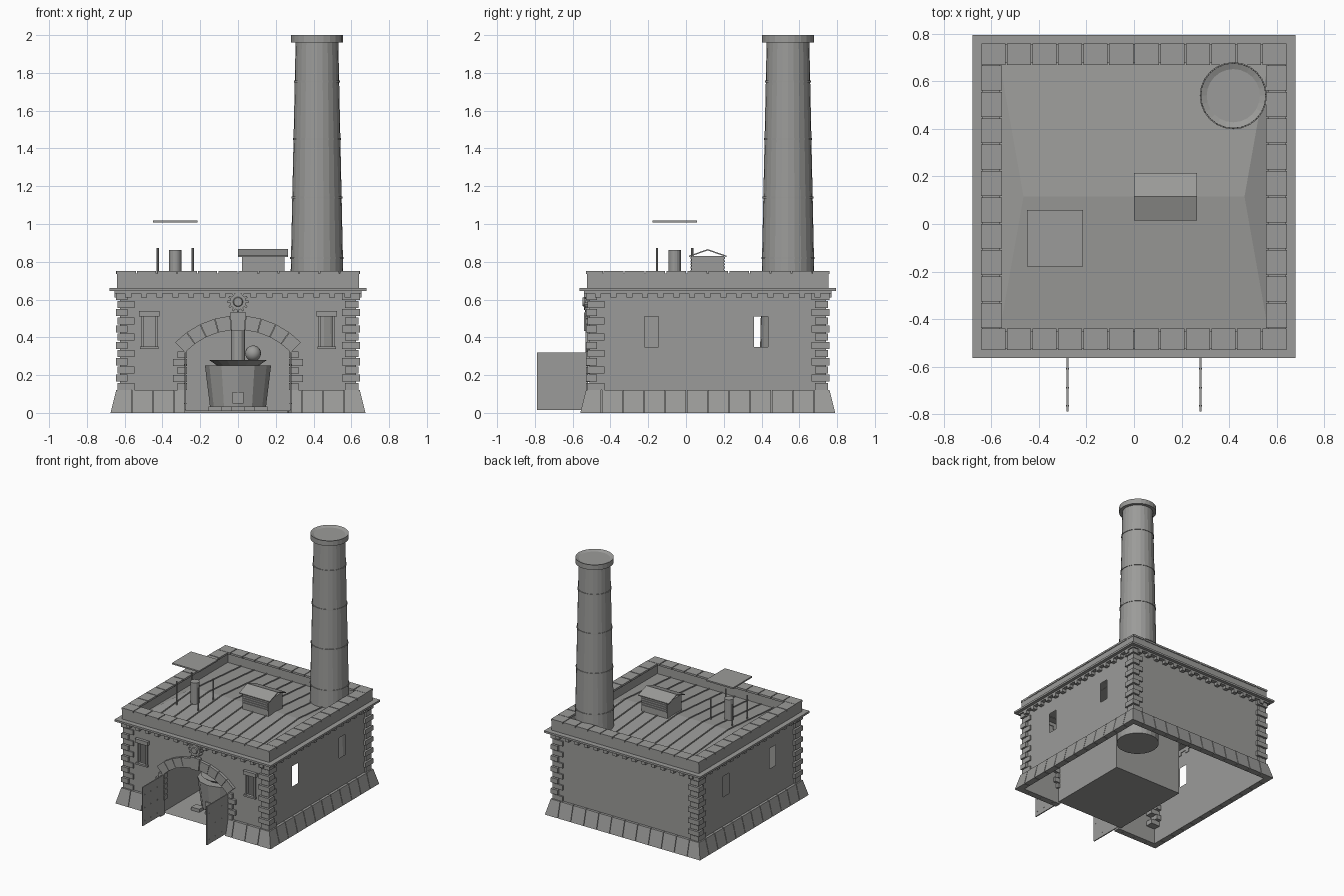
import bpy, bmesh
from math import pi, sin, cos, asin
from mathutils import Matrix, Vector

cube = bpy.data.objects.get("Cube")
if cube:
    bpy.data.objects.remove(cube, do_unlink=True)

CENTRE_Y = 0.115          # the square building sits slightly behind the origin
WALL, BAND = 0.625, 0.64  # half widths of the wall and the parapet
EAVE, RIDGE = 0.665, 0.71

stone = bpy.data.materials.new("grey_stone")
stone.use_nodes = True
GREY = (0.33, 0.33, 0.32, 1)
stone.diffuse_color = GREY
stone.node_tree.nodes["Principled BSDF"].inputs["Base Color"].default_value = GREY


def make(name, bm, solid=True):
    if solid:
        bmesh.ops.recalc_face_normals(bm, faces=bm.faces[:])
    mesh = bpy.data.meshes.new(name)
    bm.to_mesh(mesh)
    bm.free()
    mesh.materials.append(stone)
    obj = bpy.data.objects.new(name, mesh)
    obj.location.y = CENTRE_Y
    bpy.context.collection.objects.link(obj)
    return obj


def hexa(bm, points):
    """Six-sided solid from four bottom and four top corners."""
    v = [bm.verts.new(p) for p in points]
    bm.faces.new((v[3], v[2], v[1], v[0]))
    bm.faces.new(v[4:])
    for i in range(4):
        j = (i + 1) % 4
        bm.faces.new((v[i], v[j], v[j + 4], v[i + 4]))


def box(bm, x0, x1, y0, y1, z0, z1):
    hexa(bm, [(x, y, z) for z in (z0, z1)
              for x, y in ((x0, y0), (x1, y0), (x1, y1), (x0, y1))])


def cone(bm, x, y, z0, z1, r0, r1, sides=24):
    at = Matrix.Translation((x, y, (z0 + z1) / 2))
    bmesh.ops.create_cone(bm, cap_ends=True, segments=sides, radius1=r0,
                          radius2=r1, depth=z1 - z0, matrix=at)


def around(bm, build):
    """Build each side as if it were the front, then turn it into place."""
    for k in range(4):
        start = len(bm.verts)
        build(bm, k)
        bmesh.ops.rotate(bm, verts=bm.verts[start:], cent=(0, 0, 0),
                         matrix=Matrix.Rotation(k * pi / 2, 3, 'Z'))


def ring(name, outer, inner, z0, z1):
    def side(bm, k):
        hexa(bm, [p for z in (z0, z1) for p in
                  ((-outer, -outer, z), (outer, -outer, z),
                   (inner, -inner, z), (-inner, -inner, z))])
    bm = bmesh.new()
    around(bm, side)
    make(name, bm)


# Arch geometry shared by the wall opening and its stones
SPAN, CROWN, RISE = 0.28, 0.44, 0.12
ARCH_R = (SPAN ** 2 + RISE ** 2) / (2 * RISE)
ARCH_Z = CROWN - ARCH_R
ARCH_A = asin(SPAN / ARCH_R)


def arch(r, a, y):
    return (r * sin(a), y, ARCH_Z + r * cos(a))


# Walls: thin panels with window holes and an arched doorway
def panel(bm, xs, zs, holes):
    for i in range(len(xs) - 1):
        for j in range(len(zs) - 1):
            if (i, j) not in holes:
                bm.faces.new([bm.verts.new((x, -WALL, z)) for x, z in (
                    (xs[i], zs[j]), (xs[i + 1], zs[j]),
                    (xs[i + 1], zs[j + 1]), (xs[i], zs[j + 1]))])


def wall(bm, k):
    levels = [0, 0.35, 0.51, 0.66]
    if k == 0:
        xs = [-WALL, -0.51, -0.43, -SPAN]
        panel(bm, xs, levels, {(1, 1)})
        panel(bm, [-x for x in reversed(xs)], levels, {(1, 1)})
        angles = [ARCH_A * (i / 9 - 1) for i in range(19)]
        for a, b in zip(angles, angles[1:]):
            p, q = arch(ARCH_R, a, -WALL), arch(ARCH_R, b, -WALL)
            bm.faces.new([bm.verts.new(c) for c in (
                p, q, (q[0], -WALL, 0.66), (p[0], -WALL, 0.66))])
    elif k == 2:
        panel(bm, [-WALL, WALL], [0, 0.66], set())
    else:
        xs = [-WALL, -0.335, -0.26, 0.245, 0.32, WALL]
        if k == 3:
            xs = [-x for x in reversed(xs)]
        panel(bm, xs, levels, {(1, 1), (3, 1)})


bm = bmesh.new()
around(bm, wall)
make("walls", bm, solid=False)


# Battered plinth of separate blocks, mitred at the corners
def plinth(bm, k):
    low, high, n = 0.675, 0.645, 12
    step = 2 * low / n
    for i in range(n):
        a, b = -low + i * step + 0.002, -low + (i + 1) * step - 0.002
        if k == 0:
            if min(abs(a), abs(b)) < 0.2:
                continue
            a, b = (a, min(b, -SPAN)) if b < 0 else (max(a, SPAN), b)
        first, last = i == 0, i == n - 1
        rows = []
        for d, out, z in ((low, WALL, 0), (high, WALL, 0.12)):
            rows += [(-d if first else a, -d, z), (d if last else b, -d, z),
                     (out if last else b, -out, z), (-out if first else a, -out, z)]
        hexa(bm, rows)


bm = bmesh.new()
around(bm, plinth)
make("plinth_blocks", bm)


# Corner quoins, long on alternate faces
def quoins(bm, k):
    pitch = 0.52 / 12
    for i in range(12):
        lx, ly, out = (0.095, 0.06, 0.645) if i % 2 else (0.07, 0.09, 0.637)
        z = 0.12 + i * pitch
        box(bm, out - lx, out, -out, ly - out, z + 0.002, z + pitch - 0.004)


bm = bmesh.new()
around(bm, quoins)
make("corner_quoins", bm)

# Cornice, dentils, parapet and coping
ring("cornice", 0.68, 0.62, 0.645, 0.66)
ring("cornice_moulding", 0.655, 0.62, 0.633, 0.645)
ring("parapet", BAND, 0.565, 0.66, 0.738)


def dentils(bm, k):
    for i in range(-7, 8):
        box(bm, i * 0.083 - 0.016, i * 0.083 + 0.016, -0.655, -0.62, 0.61, 0.635)


def coping(bm, k):
    half, n = (0.645, 12) if k % 2 == 0 else (0.555, 10)
    step = 2 * half / n
    for i in range(n):
        x = -half + i * step
        box(bm, x + 0.003, x + step - 0.003, -0.645, -0.555, 0.735, 0.75)


for name, build in (("dentils", dentils), ("coping_stones", coping)):
    bm = bmesh.new()
    around(bm, build)
    make(name, bm)

# Low hipped roof with standing seams
bm = bmesh.new()
e = 0.565
a, b, c, d = [bm.verts.new((x, y, EAVE)) for x, y in ((-e, -e), (e, -e), (e, e), (-e, e))]
r0, r1 = bm.verts.new((-0.465, 0, RIDGE)), bm.verts.new((0.465, 0, RIDGE))
for f in ((a, b, r1, r0), (c, d, r0, r1), (b, c, r1), (d, a, r0)):
    bm.faces.new(f)
make("roof", bm, solid=False)

bm = bmesh.new()
for i in range(-4, 5):
    for s in (-1, 1):
        x = i * 0.112
        hexa(bm, [(x + w, y, z + h) for h in (-0.002, 0.006) for w, y, z in (
            (-0.004, s * e, EAVE), (0.004, s * e, EAVE),
            (0.004, 0, RIDGE), (-0.004, 0, RIDGE))])
make("roof_seams", bm)

# Chimney with bands and a recessed cap
CX, CY = 0.418, 0.425
bm = bmesh.new()
cone(bm, CX, CY, 0, 1.965, 0.155, 0.113)
make("chimney_stack", bm)
bm = bmesh.new()
for z in (0.82, 1.14, 1.45, 1.755):
    r = 0.159 - 0.0214 * z
    cone(bm, CX, CY, z - 0.005, z + 0.005, r, r)
make("chimney_bands", bm)
bm = bmesh.new()
cone(bm, CX, CY, 1.96, 2.0, 0.137, 0.137)
top = [f for f in bm.faces if f.normal.z > 0.9]
bmesh.ops.inset_region(bm, faces=top, thickness=0.025)
bmesh.ops.translate(bm, verts=top[0].verts[:], vec=(0, 0, -0.01))
make("chimney_cap", bm)

# Door arch, keystone and jamb stones
bm = bmesh.new()
n = 9
for i in range(n):
    key = i == n // 2
    s, t = [ARCH_A * (2 * (i + o) / n - 1) for o in (0.015, 0.985)]
    lo, hi = ARCH_R - 0.004 * key, ARCH_R + (0.092 if key else 0.075)
    hexa(bm, [arch(r, w, y) for y in (-0.655 if key else -0.648, -0.605)
              for r, w in ((lo, s), (lo, t), (hi, t), (hi, s))])
make("arch_stones", bm)
bm = bmesh.new()
for s in (-1, 1):
    for i in range(5):
        z, w = 0.12 + i * 0.042, 0.065 if i % 2 else 0.04
        x0, x1 = sorted((s * (SPAN - 0.01), s * (SPAN + w)))
        box(bm, x0, x1, -0.645, -0.605, z + 0.002, z + 0.038)
make("jamb_stones", bm)

# Toothed round ornament over the arch
bm = bmesh.new()
cone(bm, 0, 0, 0, 0.03, 0.042, 0.042, 24)
cone(bm, 0, 0, 0.03, 0.038, 0.026, 0.022, 24)
for i in range(12):
    start = len(bm.verts)
    box(bm, 0.036, 0.055, -0.006, 0.006, 0, 0.025)
    bmesh.ops.rotate(bm, verts=bm.verts[start:], cent=(0, 0, 0),
                     matrix=Matrix.Rotation(i * pi / 6, 3, 'Z'))
bmesh.ops.transform(bm, verts=bm.verts[:], matrix=Matrix.Translation(
    (0, -WALL, 0.588)) @ Matrix.Rotation(pi / 2, 4, 'X'))
make("round_ornament", bm)

# Front window surrounds
bm = bmesh.new()
for x in (-0.47, 0.47):
    box(bm, x - 0.055, x + 0.055, -0.648, -0.62, 0.51, 0.54)
    box(bm, x - 0.05, x + 0.05, -0.645, -0.62, 0.338, 0.352)
    for s in (-0.037, 0.037):
        box(bm, x + s - 0.006, x + s + 0.006, -0.636, -0.61, 0.352, 0.51)
make("front_window_surrounds", bm)

# Open doors with rivets
for s, name in ((1, "left_door"), (-1, "right_door")):
    bm = bmesh.new()
    x = s * SPAN
    box(bm, x - 0.004, x + 0.004, -0.905, -0.635, 0.015, 0.32)
    for y in (-0.88, -0.805, -0.725):
        for z in (0.05, 0.155, 0.255):
            box(bm, x - 0.007, x + 0.007, y - 0.003, y + 0.003, z - 0.003, z + 0.003)
    make(name, bm)

# Furnace room, open to the doorway
bm = bmesh.new()
box(bm, -0.3, 0.3, -0.622, 0.045, 0.01, 0.52)
bm.normal_update()
bmesh.ops.delete(bm, geom=[f for f in bm.faces if f.normal.y < -0.9], context='FACES_ONLY')
make("furnace_room", bm, solid=False)

# Furnace on feet with dish, flue and round vessel
FY = -0.315
bm = bmesh.new()
cone(bm, 0, FY, 0.03, 0.25, 0.148, 0.175, 12)
box(bm, -0.03, 0.03, FY - 0.165, FY - 0.13, 0.05, 0.11)
for x in (-0.12, 0, 0.12):
    for y in (-0.13, 0.13):
        box(bm, x - 0.035, x + 0.035, FY + y - 0.03, FY + y + 0.03, 0.01, 0.035)
make("furnace", bm)
bm = bmesh.new()
cone(bm, 0, FY, 0.25, 0.28, 0.11, 0.153, 16)
make("furnace_dish", bm)
bm = bmesh.new()
cone(bm, 0, FY, 0.27, 0.52, 0.036, 0.036, 12)
make("furnace_flue", bm)
bm = bmesh.new()
bmesh.ops.create_uvsphere(bm, u_segments=16, v_segments=10, radius=0.042,
                          matrix=Matrix.Translation((0.08, FY + 0.06, 0.315)))
for f in bm.faces:
    f.smooth = True
make("round_vessel", bm)

# Louvred roof vent
bm = bmesh.new()
box(bm, 0.02, 0.245, -0.085, 0.085, 0.67, 0.83)
for i in range(5):
    z = 0.748 + i * 0.017
    box(bm, 0.025, 0.24, -0.092, 0.092, z, z + 0.009)
make("vent_body", bm)
bm = bmesh.new()
for s in (-1, 1):
    hexa(bm, [(x, y, z + h) for h in (0, 0.007) for x, y, z in (
        (0, s * 0.1, 0.825), (0.265, s * 0.1, 0.825), (0.265, 0, 0.86), (0, 0, 0.86))])
make("vent_roof", bm)

# Roof pipe, four posts and canopy plate
PX, PY = -0.332, -0.175
bm = bmesh.new()
cone(bm, PX, PY, 0.67, 0.862, 0.033, 0.033, 16)
make("roof_pipe", bm)
bm = bmesh.new()
for x in (-0.093, 0.093):
    for y in (-0.093, 0.093):
        cone(bm, PX + x, PY + y, 0.67, 0.872, 0.006, 0.006, 8)
make("canopy_posts", bm)
bm = bmesh.new()
box(bm, PX - 0.118, PX + 0.118, PY - 0.118, PY + 0.118, 1.008, 1.019)
make("canopy_plate", bm)
